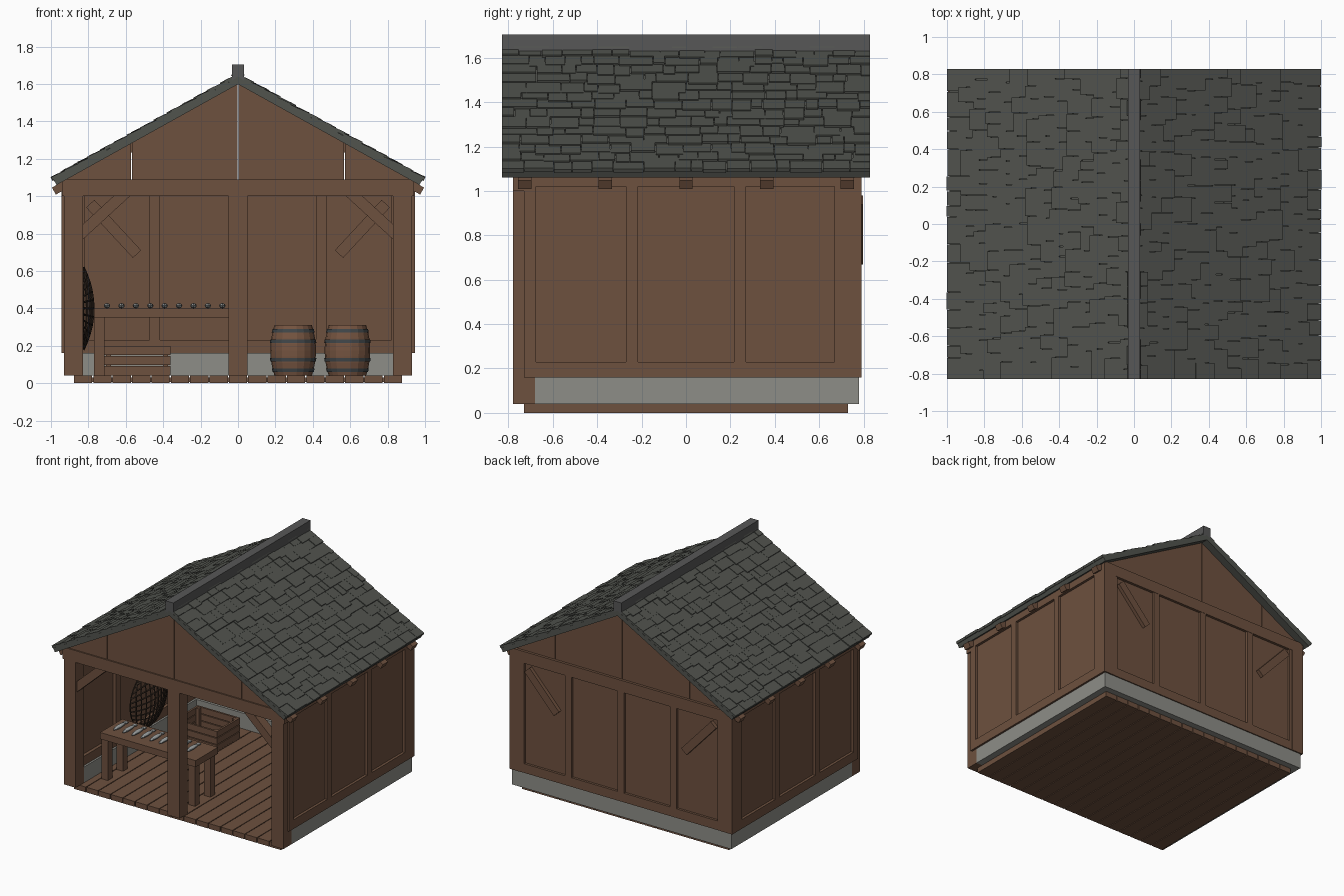
import bpy, bmesh, math, random
from mathutils import Matrix, Vector

random.seed(4)
cube = bpy.data.objects.get("Cube")
if cube:
    bpy.data.objects.remove(cube)


def material(name, r, g, b):
    m = bpy.data.materials.new(name)
    m.use_nodes = True
    m.diffuse_color = (r, g, b, 1)
    m.node_tree.nodes["Principled BSDF"].inputs["Base Color"].default_value = (r, g, b, 1)
    return m


WOOD = material("brown wood", .155, .082, .049)
STONE = material("grey stone", .27, .27, .245)
SLATE = material("dark slate", .083, .087, .076)
RIDGE = material("ridge grey", .095, .095, .095)
BARREL = material("barrel wood", .18, .09, .052)
IRON = material("dark iron", .05, .06, .065)
NET = material("dark cord", .03, .019, .013)
FISH = material("silver fish", .36, .38, .38)


def finish(name, bm, mat):
    bmesh.ops.recalc_face_normals(bm, faces=bm.faces)
    mesh = bpy.data.meshes.new(name)
    bm.to_mesh(mesh)
    bm.free()
    mesh.materials.append(mat)
    ob = bpy.data.objects.new(name, mesh)
    bpy.context.collection.objects.link(ob)
    return ob


def add_box(bm, x, y, z, frame=Matrix()):
    """Box from (low, high) ranges, placed in a frame."""
    mid = Vector([(a + b) / 2 for a, b in (x, y, z)])
    size = [b - a for a, b in (x, y, z)]
    bmesh.ops.create_cube(bm, size=1, matrix=frame @ Matrix.Translation(mid) @ Matrix.Diagonal((*size, 1)))


def boxes(name, mat, items):
    bm = bmesh.new()
    for item in items:
        add_box(bm, *item)
    return finish(name, bm, mat)


def mirror_range(r, s):
    return r if s > 0 else (-r[1], -r[0])


# Floor boards
N, HALF = 17, .88
step = 2 * HALF / N
boxes("floor_boards", WOOD, [((-HALF + i * step + .003, -HALF + (i + 1) * step - .003), (-.73, .73), (0, .04))
                             for i in range(N)])
boxes("floor_joists", WOOD, [((-.87, .87), (y - .04, y + .04), (.005, .03)) for y in (-.6, 0, .6)])

# Stone footing
boxes("stone_footing", STONE, [((-.93, .93), (.68, .78), (.04, .16))] +
      [(mirror_range((.83, .93), s), (-.68, .68), (.04, .16)) for s in (1, -1)])

# Front posts and the beams over the openings
boxes("front_posts", WOOD, [((x - .05, x + .05), (-.78, -.68), (.04, 1.0)) for x in (-.88, 0, .88)])
boxes("end_beams", WOOD, [((-.94, .94), y, (1.0, 1.09)) for y in ((-.78, -.69), (.69, .79))])

# Side walls: thin panel with a raised frame
for s, side in ((1, "left"), (-1, "right")):
    rim = mirror_range((.845, .945), s)
    boxes(side + "_wall_panel", WOOD, [(mirror_range((.87, .925), s), (-.72, .72), (.17, 1.06))])
    boxes(side + "_wall_frame", WOOD,
          [(rim, (-.73, .79), z) for z in ((.16, .23), (1.02, 1.075))] +
          [(rim, (y - .027, y + .027), (.23, 1.02)) for y in (-.703, -.243, .243, .697)] +
          [(rim, (.724, .79), (.23, 1.02))])

# Back wall
boxes("back_wall_panel", WOOD, [((-.85, .85), (.72, .77), (.17, 1.02))])
boxes("back_wall_frame", WOOD, [((-.845, .845), (.70, .788), (.16, .23))] +
      [((x - .027, x + .027), (.70, .788), (.23, 1.0)) for x in (-.445, 0, .445)] +
      [(mirror_range((.82, .85), s), (.70, .788), (.23, 1.0)) for s in (1, -1)])


# Diagonal braces
def brace(bm, p, q, width, y):
    p, q = Vector(p), Vector(q)
    d = q - p
    frame = Matrix.Translation((p.x, 0, p.y)) @ Matrix.Rotation(-math.atan2(d.y, d.x), 4, 'Y')
    add_box(bm, (0, d.length), y, (-width / 2, width / 2), frame)


for label, p, q, y in (("front", (.85, .79), (.60, 1.02), (-.765, -.695)),
                       ("back", (.79, .96), (.54, .69), (.68, .798))):
    bm = bmesh.new()
    for s in (1, -1):
        brace(bm, (s * p[0], p[1]), (s * q[0], q[1]), .06, y)
    finish(label + "_braces", bm, WOOD)

# Gables, boarded in four pieces
PEAK, PITCH = 1.65, math.atan2(.55, .99)


def under_roof(x):
    return 1.605 - math.tan(PITCH) * abs(x)


for label, y0, y1 in (("front", -.77, -.70), ("back", .70, .77)):
    bm = bmesh.new()
    cuts = (-.92, -.57, 0, .57, .92)
    for a, b in zip(cuts, cuts[1:]):
        a, b = a + .002, b - .002
        outline = [(a, 1.08), (b, 1.08), (b, under_roof(b)), (a, under_roof(a))]
        face = bm.faces.new([bm.verts.new((x, y0, z)) for x, z in outline])
        new = bmesh.ops.extrude_face_region(bm, geom=[face])["geom"]
        bmesh.ops.translate(bm, vec=(0, y1 - y0, 0), verts=[v for v in new if isinstance(v, bmesh.types.BMVert)])
    finish(label + "_gable", bm, WOOD)

# Roof: slab, rafters and uneven shingle rows on each slope
ROWS, LENGTH, EDGE = 14, 1.14, .83
for side, turn in (("left", 0), ("right", math.pi)):
    slope = Matrix.Rotation(turn, 4, 'Z') @ Matrix.Translation((0, 0, PEAK)) @ Matrix.Rotation(PITCH, 4, 'Y')
    boxes(side + "_roof_slab", SLATE, [((0, LENGTH - .005), (-EDGE, EDGE), (-.045, -.012), slope)])
    boxes(side + "_rafters", WOOD, [((.05, 1.163), (y - .03, y + .03), (-.088, -.045), slope)
                                    for y in (-.727, -.364, 0, .364, .727)])
    bm = bmesh.new()
    pitch = LENGTH / ROWS
    for row in range(ROWS):
        y = -EDGE
        while y < EDGE - .001:
            end = y + random.uniform(.05, .16)
            if end > EDGE - .04:
                end = EDGE
            low = min((row + 1) * pitch + random.choice((0, 0, .012, .025)), LENGTH + .002)
            lift = random.uniform(.002, .009)
            tilt = slope @ Matrix.Translation((low, 0, lift)) @ Matrix.Rotation(-.07, 4, 'Y').inverted()
            tilt = slope @ Matrix.Translation((low, 0, lift)) @ Matrix.Rotation(.07, 4, 'Y').inverted()
            add_box(bm, (-pitch - .03, 0), (y + .0015, end - .0015), (-.018, 0), tilt)
            y = end
    finish(side + "_shingles", bm, SLATE)
boxes("ridge_cap", RIDGE, [((-.033, .033), (-EDGE, EDGE), (1.61, 1.705))])

# Work table with fish
boxes("table", WOOD, [((-.77, .04), (-.57, -.30), (.35, .40))] +
      [(x, y, (.04, .35)) for x in ((-.77, -.715), (-.03, .025)) for y in ((-.555, -.50), (-.37, -.315))])
bm = bmesh.new()
for i in range(9):
    place = Matrix.Translation((-.70 + i * .077, -.435, .414))
    bmesh.ops.create_uvsphere(bm, u_segments=8, v_segments=6, radius=1,
                              matrix=place @ Matrix.Diagonal((.017, .075, .014, 1)))
    add_box(bm, (-.014, .014), (.065, .09), (-.004, .004), place)
finish("fish", bm, FISH)

# Slatted crate
slats = [((-.715, -.365), (.265, .535), (.042, .055))]
for k in range(3):
    z = (.045 + k * .053, .092 + k * .053)
    slats += [((-.72, -.36), y, z) for y in ((.26, .275), (.525, .54))]
    slats += [(x, (.275, .525), z) for x in ((-.72, -.705), (-.375, -.36))]
slats += [(x, y, (.045, .195)) for x in ((-.705, -.68), (-.40, -.375)) for y in ((.275, .30), (.50, .525))]
boxes("crate", WOOD, slats)


# Barrels
def lathe(name, profile, mat, centre, sides=18):
    bm = bmesh.new()
    rings = [[bm.verts.new((centre[0] + r * math.cos(a), centre[1] + r * math.sin(a), z))
              for a in (math.tau * i / sides for i in range(sides))] for r, z in profile]
    for low, high in zip(rings, rings[1:]):
        for i in range(sides):
            j = (i + 1) % sides
            bm.faces.new((low[i], low[j], high[j], high[i]))
    bm.faces.new(rings[0])
    bm.faces.new(rings[-1])
    return finish(name, bm, mat)


def bulge(z):
    return .122 - .022 * ((z - .175) / .135) ** 2


for n, x in enumerate((.295, .585)):
    at = (x, .53)
    heights = [.04 + .27 * i / 8 for i in range(9)]
    body = [(bulge(z), z) for z in heights] + [(.088, .31), (.088, .295)]
    lathe(f"barrel_{n + 1}", body, BARREL, at)
    for k, z in enumerate((.07, .125, .225, .28)):
        lathe(f"barrel_{n + 1}_hoop_{k + 1}", [(bulge(h) + g, h) for h, g in
              ((z - .009, -.003), (z - .009, .004), (z + .009, .004), (z + .009, -.003))], IRON, at)

# Domed net hanging on the side wall
R = .225
bm = bmesh.new()
bmesh.ops.create_grid(bm, x_segments=10, y_segments=10, size=1)
for v in bm.verts:
    u, w = v.co.x, v.co.y
    u, w = u * math.sqrt(1 - w * w / 2), w * math.sqrt(1 - u * u / 2)
    v.co = (-.828 + .055 * (1 - u * u - w * w), .1 + R * u, .4 + R * w)
net = finish("hanging_net", bm, NET)
wire = net.modifiers.new("cords", 'WIREFRAME')
wire.thickness = .012
